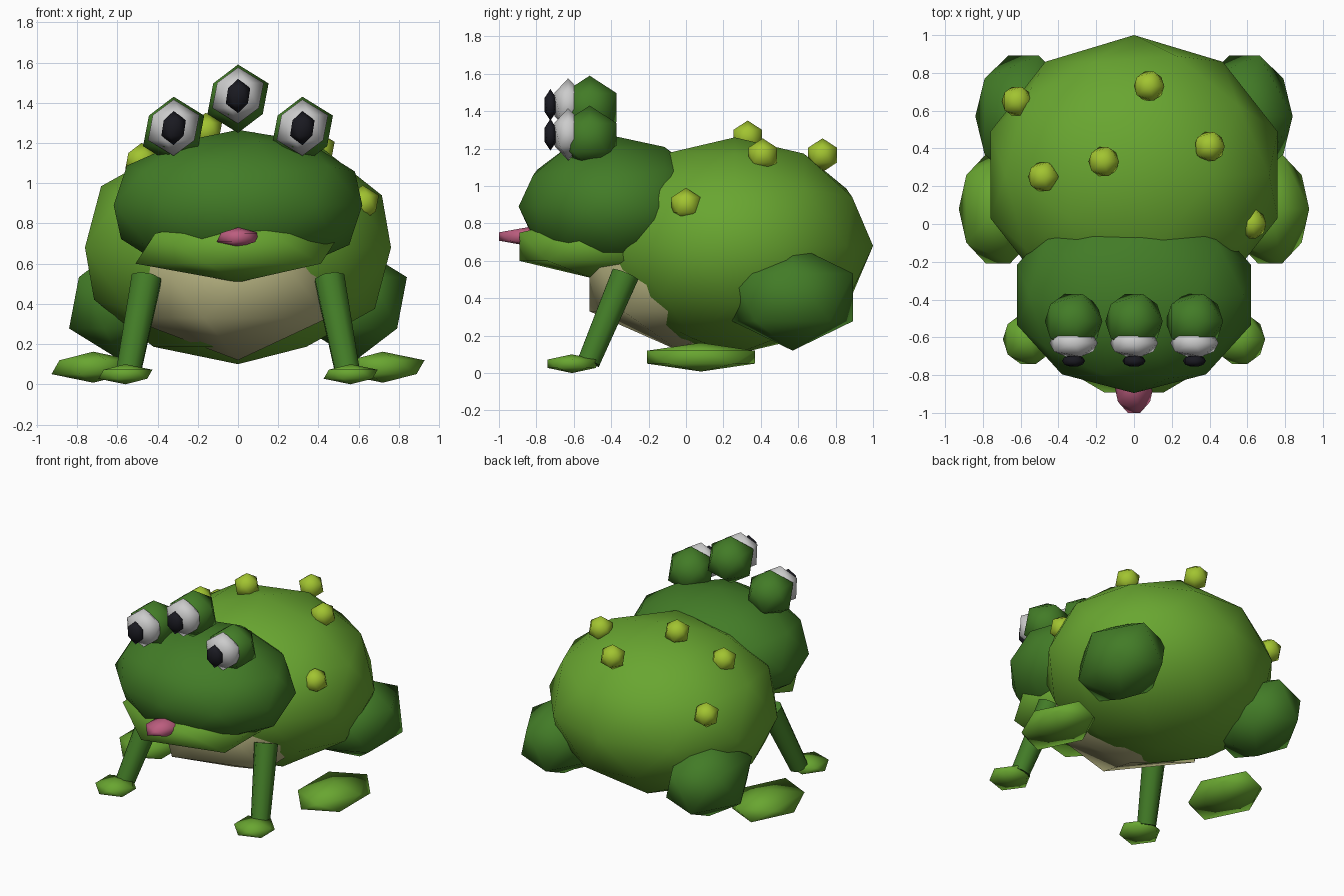
import bpy
from mathutils import Vector

if "Cube" in bpy.data.objects:
    bpy.data.objects.remove(bpy.data.objects["Cube"])


def material(name, rgb):
    m = bpy.data.materials.new(name)
    m.diffuse_color = (*rgb, 1)
    m.use_nodes = True
    m.node_tree.nodes["Principled BSDF"].inputs["Base Color"].default_value = m.diffuse_color
    return m


LIGHT = material("light_green", (0.14, 0.38, 0.03))
DARK = material("dark_green", (0.055, 0.20, 0.02))
WART = material("wart_lime", (0.36, 0.55, 0.03))
TAN = material("belly_tan", (0.45, 0.43, 0.21))
PINK = material("tongue_pink", (0.50, 0.11, 0.21))
WHITE = material("eye_white", (0.8, 0.8, 0.8))
BLACK = material("pupil_black", (0.01, 0.01, 0.015))


def blob(name, mat, loc, scale, sub=1):
    """Low-poly icosphere stretched into an ellipsoid, smooth shaded."""
    bpy.ops.mesh.primitive_ico_sphere_add(subdivisions=sub, radius=1, location=loc)
    o = bpy.context.object
    o.name = name
    o.scale = scale
    bpy.ops.object.transform_apply(location=False, rotation=False, scale=True)
    o.data.materials.append(mat)
    bpy.ops.object.shade_smooth()
    return o


def limb(name, mat, a, b, r1, r2):
    """Tapered cylinder running from a to b."""
    a, b = Vector(a), Vector(b)
    bpy.ops.mesh.primitive_cone_add(vertices=8, radius1=r1, radius2=r2,
                                    depth=(b - a).length, location=(a + b) / 2)
    o = bpy.context.object
    o.name = name
    o.rotation_euler = (b - a).to_track_quat('Z', 'Y').to_euler()
    o.data.materials.append(mat)
    bpy.ops.object.shade_smooth_by_angle(angle=0.9)
    return o


# Torso, belly and head
blob("body", LIGHT, (0, 0.26, 0.68), (0.80, 0.74, 0.58), 2)
blob("belly", TAN, (0, -0.04, 0.50), (0.62, 0.56, 0.38))
blob("head", DARK, (0, -0.375, 0.89), (0.65, 0.52, 0.375), 2)
blob("jaw", LIGHT, (0, -0.50, 0.675), (0.57, 0.46, 0.168))
blob("tongue", PINK, (0, -0.845, 0.73), (0.118, 0.182, 0.05))

# Three eyes: socket, white and pupil
for label, x, z in (("left", -0.32, 1.26), ("middle", 0, 1.42), ("right", 0.32, 1.26)):
    blob(label + "_eye_socket", DARK, (x, -0.515, z), (0.17, 0.17, 0.17))
    blob(label + "_eye_white", WHITE, (x, -0.63, z + 0.016), (0.143, 0.085, 0.14))
    blob(label + "_pupil", BLACK, (x, -0.725, z + 0.014), (0.068, 0.036, 0.085))

# Legs and feet
for label, s in (("left", -1), ("right", 1)):
    blob(label + "_thigh", DARK, (s * 0.585, 0.57, 0.405), (0.285, 0.38, 0.285))
    blob(label + "_hind_foot", LIGHT, (s * 0.72, 0.08, 0.085), (0.232, 0.34, 0.077))
    limb(label + "_front_leg", DARK, (s * 0.545, -0.52, 0.06),
         (s * 0.455, -0.325, 0.525), 0.065, 0.08)
    blob(label + "_front_foot", LIGHT, (s * 0.56, -0.61, 0.05), (0.15, 0.153, 0.05))

# Warts on the back
for p in ((0.08, 0.73, 1.165), (-0.62, 0.65, 0.90), (-0.48, 0.25, 1.11),
          (-0.16, 0.33, 1.26), (0.40, 0.41, 1.165), (0.62, 0.0, 0.90)):
    blob("wart", WART, p, (0.09, 0.09, 0.09))
